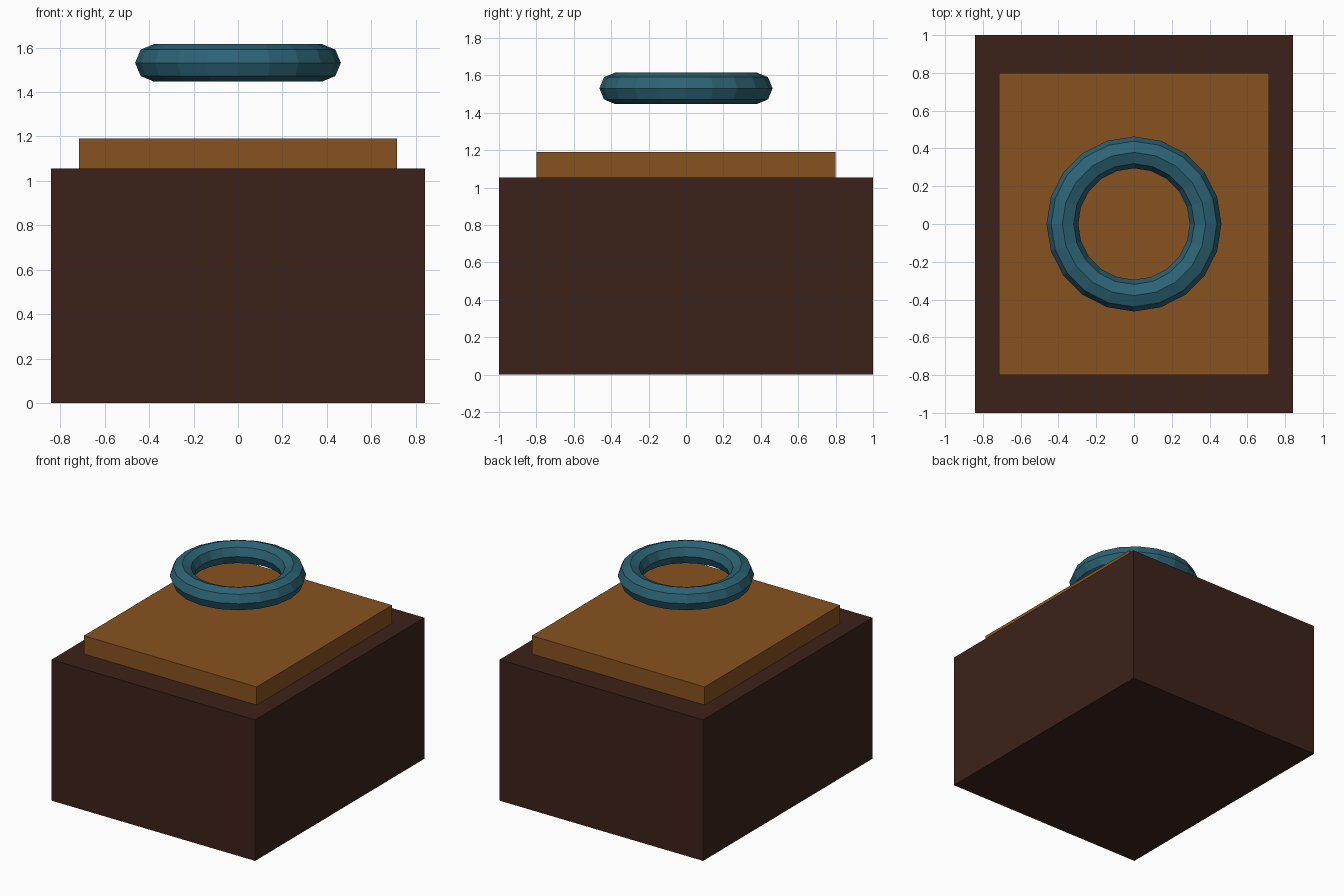
import bpy

if "Cube" in bpy.data.objects:
    bpy.data.objects.remove(bpy.data.objects["Cube"])


def paint(obj, name, rgb):
    mat = bpy.data.materials.new(name)
    mat.diffuse_color = (*rgb, 1.0)
    mat.use_nodes = True
    mat.node_tree.nodes["Principled BSDF"].inputs["Base Color"].default_value = mat.diffuse_color
    obj.data.materials.append(mat)


def block(name, half_x, half_y, z0, z1):
    bpy.ops.mesh.primitive_cube_add(size=2, location=(0, 0, (z0 + z1) / 2))
    obj = bpy.context.object
    obj.name = name
    obj.scale = (half_x, half_y, (z1 - z0) / 2)
    bpy.ops.object.transform_apply(location=False, rotation=False, scale=True)
    return obj


# Dark wooden base
base = block("base_block", 0.842, 1.0, 0.0, 1.055)
paint(base, "dark_wood", (0.046, 0.016, 0.010))

# Lighter inset slab on top
slab = block("top_slab", 0.715, 0.80, 1.05, 1.191)
paint(slab, "light_wood", (0.25, 0.085, 0.014))

# Floating low-poly ring
bpy.ops.mesh.primitive_torus_add(
    location=(0, 0, 1.531), major_segments=20, minor_segments=8,
    major_radius=0.379, minor_radius=0.084)
ring = bpy.context.object
ring.name = "floating_ring"
bpy.ops.object.shade_flat()
paint(ring, "teal", (0.025, 0.125, 0.175))
